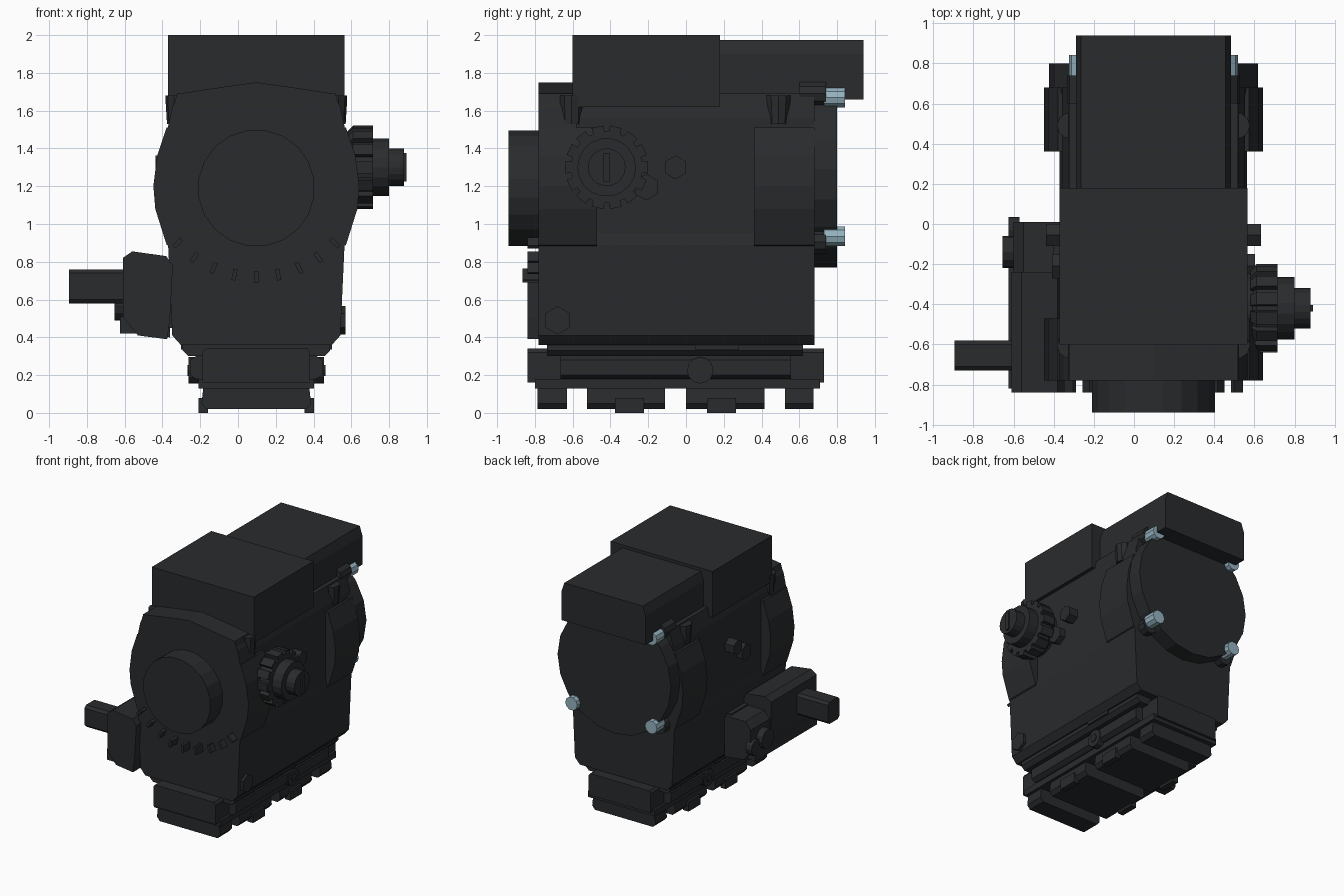
import bpy, bmesh, math
from mathutils import Vector

if "Cube" in bpy.data.objects:
    bpy.data.objects.remove(bpy.data.objects["Cube"])

C = 0.097          # x of the body's centre line
ZC = 1.29          # height of the rear cap / dial centre


def material(name, col):
    m = bpy.data.materials.new(name)
    m.diffuse_color = col
    m.use_nodes = True
    m.node_tree.nodes["Principled BSDF"].inputs["Base Color"].default_value = m.diffuse_color
    return m


DARK = material("dark_metal", (0.022, 0.024, 0.026, 1))
STEEL = material("pale_steel", (0.30, 0.45, 0.53, 1))


def loft(name, rings, mat=DARK):
    """Skin a list of equal-length point rings and cap both ends."""
    bm = bmesh.new()
    vr = [[bm.verts.new(p) for p in r] for r in rings]
    n = len(vr[0])
    for a, b in zip(vr, vr[1:]):
        for i in range(n):
            bm.faces.new((a[i], a[(i + 1) % n], b[(i + 1) % n], b[i]))
    bm.faces.new(vr[0])
    bm.faces.new(vr[-1])
    bmesh.ops.recalc_face_normals(bm, faces=bm.faces)
    me = bpy.data.meshes.new(name)
    bm.to_mesh(me)
    bm.free()
    me.materials.append(mat)
    ob = bpy.data.objects.new(name, me)
    bpy.context.collection.objects.link(ob)
    return ob


def place(axis, u, v, w):
    return {'x': (w, u, v), 'y': (u, w, v), 'z': (u, v, w)}[axis]


def prism(name, pts, axis, a, b, mat=DARK):
    return loft(name, [[place(axis, u, v, w) for u, v in pts] for w in (a, b)], mat)


def box(name, x0, x1, y0, y1, z0, z1, mat=DARK):
    return prism(name, [(x0, y0), (x1, y0), (x1, y1), (x0, y1)], 'z', z0, z1, mat)


def circle(cu, cv, r, n, rot=0.0):
    return [(cu + r * math.cos(rot + 2 * math.pi * i / n),
             cv + r * math.sin(rot + 2 * math.pi * i / n)) for i in range(n)]


def turned(name, axis, cu, cv, prof, n, mat=DARK, rot=0.0):
    """Stepped round part; prof is a list of (position, radius)."""
    return loft(name, [[place(axis, u, v, w) for u, v in circle(cu, cv, r, n, rot)]
                       for w, r in prof], mat)


def symmetric(half):
    """Half profile of (offset, z) mirrored about the centre line."""
    return [(C + x, z) for x, z in half] + [(C - x, z) for x, z in reversed(half) if x > 0]


# Main housing, with the bulged collars at front and rear
LOW = [(0.40, 0.36), (0.445, 0.41), (0.467, 0.89)]
prism("housing", symmetric(LOW + [(0.455, 0.95), (0.455, 1.56), (0.42, 1.69)]),
      'y', -0.78, 0.68)
BULGE = [(0.445, 0.87), (0.475, 0.89), (0.535, 1.08), (0.545, 1.20), (0.525, 1.36), (0.475, 1.51)]
prism("front_collar", symmetric(BULGE), 'y', -0.78, -0.47)
prism("rear_collar", symmetric(BULGE), 'y', 0.36, 0.68)
prism("front_crown", symmetric([(0.475, 1.48), (0.445, 1.62), (0.41, 1.69),
                                (0.18, 1.725), (0, 1.75)]), 'y', -0.78, -0.58)

# Top covers
box("top_cover", -0.37, 0.565, -0.60, 0.18, 1.62, 2.0)
prism("rear_hood", symmetric([(0.385, 1.66), (0.385, 1.90), (0.36, 1.975)]), 'y', 0.18, 0.94)

# Front eyepiece
turned("front_lens_tube", 'y', C, 1.19, [(-0.94, 0.31), (-0.76, 0.31)], 20, rot=math.pi / 20)

# Dial marks in an arc below the lens
for i in range(-4, 5):
    t = math.radians(11.7 * i)
    s, c = math.sin(t), math.cos(t)
    pts = [(C + r * s + w * c, ZC - r * c + w * s)
           for r, w in ((0.54, -0.011), (0.60, -0.011), (0.60, 0.011), (0.54, 0.011))]
    prism("dial_mark", pts, 'y', -0.84 if abs(i) > 1 else -0.865, -0.77)

# Rear cap, its corner posts and steel screws
turned("rear_cap", 'y', C, ZC, [(0.58, 0.50), (0.68, 0.52), (0.80, 0.52)], 20)
for sx in (-1, 1):
    x = C + sx * 0.365
    for z, y0, dz in ((1.67, 0.60, 0.02), (0.935, 0.66, -0.03)):
        turned("screw_post", 'y', x, z + dz, [(y0, 0.065), (0.74, 0.065)], 10)
        turned("rear_screw", 'y', x, z, [(0.73, 0.055), (0.842, 0.055)], 10, STEEL)
    # Shoulder lugs
    for y in (-0.605, 0.49):
        turned("shoulder_lug", 'z', C + sx * 0.415, y, [(1.53, 0.058), (1.66, 0.066), (1.68, 0.066)], 10)
    # Side hex buttons
    for y, z, r, w in ((-0.055, 1.30, 0.063, 0.535), (-0.21, 1.195, 0.07, 0.505)):
        turned("side_button", 'x', y, z, [(C + sx * 0.42, r), (C + sx * w, r)], 6, rot=math.pi / 2)
turned("low_hex_bolt", 'x', -0.68, 0.49, [(0.50, 0.075), (0.568, 0.075)], 6, rot=math.pi / 2)

# Adjustment turret on the right: toothed wheel and stepped knob
TY, TZ, N = -0.42, 1.30, 14
gear = []
for i in range(N):
    for f, r in ((-0.32, 0.222), (0.32, 0.222), (0.36, 0.19), (0.64, 0.19)):
        a = 2 * math.pi * (i + f) / N
        gear.append((TY + r * math.cos(a), TZ + r * math.sin(a)))
loft("turret_wheel", [[(x, TY + (y - TY) * k, TZ + (z - TZ) * k) for y, z in gear]
                      for x, k in ((0.58, 0.86), (0.61, 1), (0.715, 1))])
turned("turret_knob", 'x', TY, TZ, [(0.52, 0.18), (0.69, 0.17), (0.71, 0.155), (0.80, 0.155),
                                    (0.80, 0.10), (0.88, 0.10)], 18)
box("turret_ridge", 0.87, 0.892, TY - 0.016, TY + 0.016, 1.225, 1.375)

# Switch pod on the left with its square stem
POD = [(-0.61, 0.82), (-0.56, 0.855), (-0.38, 0.83), (-0.345, 0.78), (-0.36, 0.50),
       (-0.375, 0.39), (-0.53, 0.41), (-0.61, 0.51)]
prism("switch_pod", POD, 'y', -0.84, -0.24)
prism("switch_pod_rear", [(-0.60, 0.68), (-0.55, 0.74), (-0.36, 0.74), (-0.36, 0.40),
                          (-0.54, 0.42), (-0.60, 0.50)], 'y', -0.24, 0.01)
box("pod_foot", -0.625, -0.50, -0.82, -0.02, 0.42, 0.51)
box("pod_bridge", -0.40, -0.30, -0.76, -0.02, 0.45, 0.75)
turned("pod_disc", 'x', -0.14, 0.57, [(-0.655, 0.08), (-0.56, 0.08)], 12)
turned("pod_rear_disc", 'x', -0.03, 0.53, [(-0.625, 0.065), (-0.57, 0.065)], 12)
prism("pod_stem", [(-0.73, 0.60), (-0.71, 0.58), (-0.60, 0.58), (-0.58, 0.60),
                   (-0.58, 0.74), (-0.60, 0.76), (-0.71, 0.76), (-0.73, 0.74)], 'x', -0.895, -0.58)

# Mount: stacked plates, side strips, cross bolt
prism("mount_plate", symmetric([(0.36, 0.30), (0.39, 0.33), (0.39, 0.37)]), 'y', -0.735, 0.62)
prism("mount_block", symmetric([(0.285, 0.16), (0.285, 0.32), (0.27, 0.34)]), 'y', -0.84, 0.73)
prism("mount_side_strips", symmetric([(0.32, 0.18), (0.35, 0.20), (0.35, 0.28), (0.32, 0.30)]),
      'y', -0.665, 0.555)
box("mount_base", C - 0.305, C + 0.305, -0.80, 0.71, 0.13, 0.18)
turned("cross_bolt", 'x', 0.075, 0.225, [(C - 0.358, 0.07), (C + 0.358, 0.07)], 12)
turned("cross_bolt_core", 'x', 0.075, 0.225, [(C - 0.365, 0.033), (C + 0.365, 0.033)], 6)
box("mount_tab", C - 0.40, C + 0.40, 0.05, 0.28, 0.335, 0.365)

# Rail teeth and side clamps underneath
for y0, y1 in ((-0.785, -0.63), (-0.525, -0.11), (0.0, 0.415), (0.525, 0.675)):
    prism("rail_tooth", symmetric([(0.265, 0.02), (0.29, 0.05), (0.28, 0.14)]), 'y', y0, y1)
for y in (-0.30, 0.187):
    for sx in (-1, 1):
        xa, xb = sorted((C + sx * 0.255, C + sx * 0.305))
        box("rail_clamp", xa, xb, y - 0.077, y + 0.077, 0.0, 0.08)
